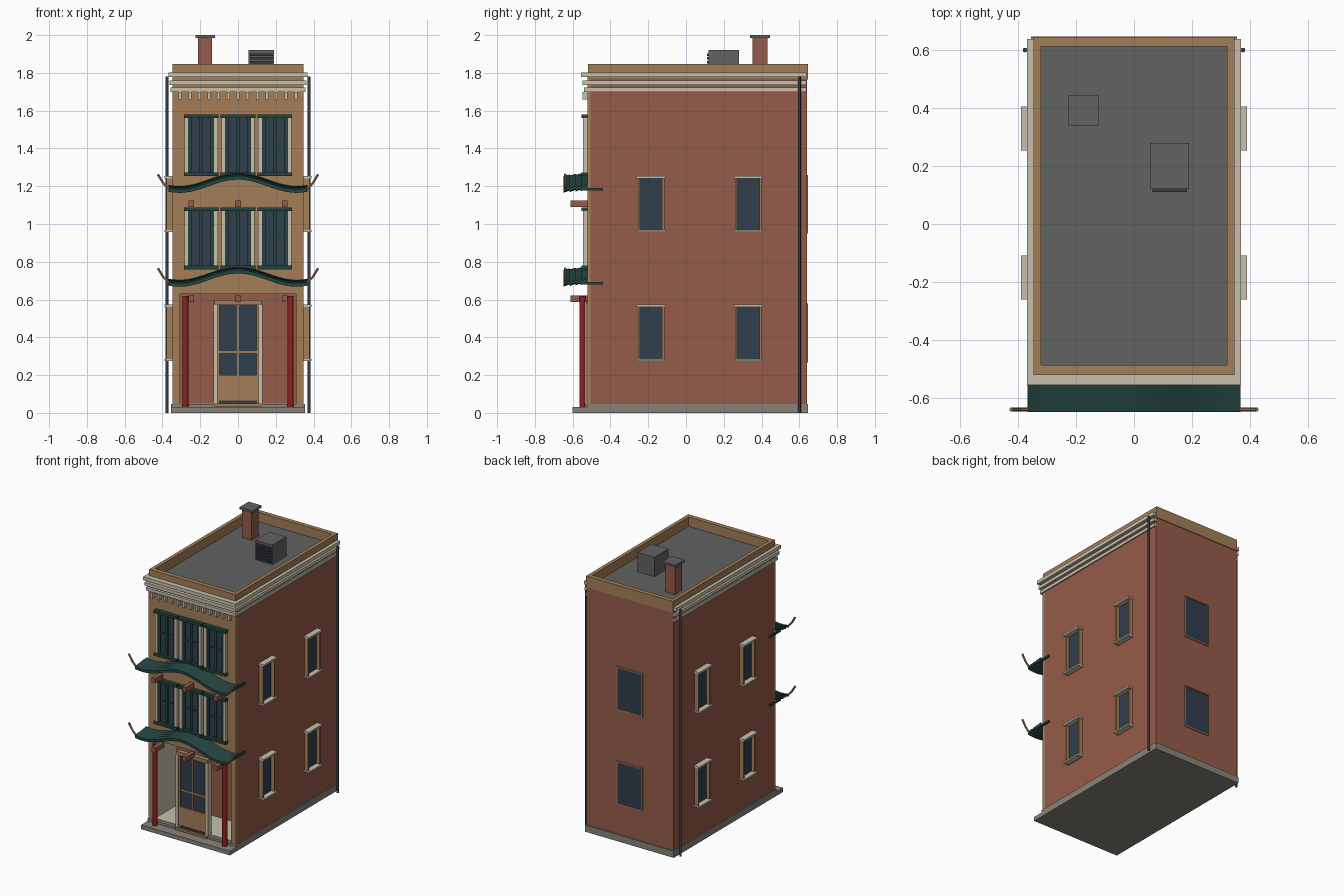
import bpy, bmesh, math
from mathutils import Vector

if "Cube" in bpy.data.objects:
    bpy.data.objects.remove(bpy.data.objects["Cube"])


def material(name, r, g, b):
    m = bpy.data.materials.new(name)
    lin = [((c / 255 + 0.055) / 1.055) ** 2.4 for c in (r, g, b)]
    m.diffuse_color = (*lin, 1)
    m.use_nodes = True
    m.node_tree.nodes["Principled BSDF"].inputs["Base Color"].default_value = m.diffuse_color
    return m


BRICK = material("brick", 150, 91, 74)
TAN = material("tan wood", 164, 127, 88)
PALE = material("pale trim", 200, 192, 172)
GREEN = material("dark green", 34, 68, 64)
GLASS = material("slate glass", 48, 62, 77)
RED = material("red paint", 138, 34, 34)
STONE = material("stone", 136, 132, 122)
ROOF = material("roof grey", 98, 98, 98)
DARK = material("dark metal", 58, 60, 66)


def finish(name, bm, mat):
    bmesh.ops.recalc_face_normals(bm, faces=bm.faces)
    me = bpy.data.meshes.new(name)
    bm.to_mesh(me)
    bm.free()
    me.materials.append(mat)
    ob = bpy.data.objects.new(name, me)
    bpy.context.collection.objects.link(ob)
    return ob


def add_box(bm, x0, x1, y0, y1, z0, z1):
    vs = bmesh.ops.create_cube(bm, size=1)["verts"]
    for v in vs:
        v.co = Vector(((x0 + x1) / 2 + v.co.x * (x1 - x0),
                       (y0 + y1) / 2 + v.co.y * (y1 - y0),
                       (z0 + z1) / 2 + v.co.z * (z1 - z0)))


def boxes(name, mat, *items):
    bm = bmesh.new()
    for it in items:
        add_box(bm, *it)
    return finish(name, bm, mat)


def rod(name, mat, a, b, r, sides=12):
    a, b = Vector(a), Vector(b)
    bm = bmesh.new()
    bmesh.ops.create_cone(bm, cap_ends=True, segments=sides, radius1=r, radius2=r, depth=(b - a).length)
    q = Vector((0, 0, 1)).rotation_difference(b - a)
    for v in bm.verts:
        v.co = q @ v.co + (a + b) / 2
    ob = finish(name, bm, mat)
    for p in ob.data.polygons:
        p.use_smooth = len(p.vertices) == 4
    ob.data.set_sharp_from_angle(angle=math.radians(40))
    return ob


# Base slab, with a lower front step
boxes("base", STONE, (-.355, .355, -.525, .647, 0, .048), (-.355, .355, -.60, -.525, 0, .03))

# Brick shell: upper block, rear ground block, side walls of the porch recess
BACK = -.25
boxes("brick_walls", BRICK,
      (-.348, .348, -.505, .64, .63, 1.77),
      (-.348, .348, BACK, .64, .045, .63),
      (-.348, -.318, -.505, BACK, .045, .63),
      (.318, .348, -.505, BACK, .045, .63))
boxes("porch_lining", PALE, (-.318, -.312, -.50, BACK, .045, .63),
      (.312, .318, -.50, BACK, .045, .63), (-.315, .315, -.50, BACK, .045, .052))

# Tan front facade, with corner posts beside the porch
boxes("facade", TAN, (-.348, .348, -.522, -.505, .63, 1.80),
      (-.348, -.308, -.522, -.50, .045, .63), (.308, .348, -.522, -.50, .045, .63))

# Parapet ring and flat roof
boxes("roof_deck", ROOF, (-.33, .33, -.50, .63, 1.765, 1.78))
boxes("parapet", TAN, (-.346, .346, -.52, -.487, 1.765, 1.848), (-.346, .346, .613, .645, 1.765, 1.848),
      (-.346, -.32, -.487, .613, 1.765, 1.848), (.32, .346, -.487, .613, 1.765, 1.848))

# Stepped cornice with dentils
for i, (z0, z1) in enumerate(((1.70, 1.722), (1.737, 1.76), (1.777, 1.802))):
    w, f = .357 + .006 * i, -.54 - .008 * i
    boxes("cornice_band", PALE, (-w, w, f, -.515, z0, z1),
          (-w, -.343, -.515, .638, z0, z1), (.343, w, -.515, .638, z0, z1))
dentils = bmesh.new()
for i in range(13):
    x = -.306 + .051 * i
    add_box(dentils, x - .008, x + .008, -.548, -.515, 1.66, 1.70)
finish("dentils", dentils, PALE)

# Front windows: glass, green sash bars, pale side trim, green head and sill
for z in (.76, 1.253):
    for x in (-.195, 0, .195):
        boxes("front_glass", GLASS, (x - .066, x + .066, -.528, -.515, z, z + .325))
        boxes("front_sash", GREEN,
              *[(x + d - .008, x + d + .008, -.536, -.52, z, z + .325) for d in (-.058, 0, .058)],
              (x - .066, x + .066, -.533, -.52, z + .165, z + .173),
              (x - .092, x + .092, -.553, -.52, z + .308, z + .328),
              (x - .092, x + .092, -.553, -.52, z, z + .02))
        boxes("front_window_trim", PALE,
              *[(x + s * .077 - .011, x + s * .077 + .011, -.545, -.52, z, z + .325) for s in (-1, 1)])

# Beam ends under the awnings
for z in (.588, 1.09):
    boxes("beam_ends", BRICK, *[(x - .015, x + .015, -.612, -.51, z, z + .034) for x in (-.247, 0, .247)])

# Porch columns
for s in (-1, 1):
    rod("porch_column", RED, (s * .278, -.548, .03), (s * .278, -.548, .62), .017, 16)


# Wavy awnings made of overlapping swept slats with upturned tips
def wave(x):
    return .07 * (.5 + .5 * math.cos(math.pi * x / .31))


def slat(bm, y0, y1, z, half, n=32):
    profile = ((y0, 0), (y1, .013), (y1, .027), (y0, .019))
    rings = []
    for i in range(n + 1):
        x = -half + 2 * half * i / n
        rings.append([bm.verts.new((x, y, z + wave(x) + h)) for y, h in profile])
    for a, b in zip(rings, rings[1:]):
        for k in range(4):
            bm.faces.new((a[k], a[(k + 1) % 4], b[(k + 1) % 4], b[k]))
    bm.faces.new(rings[0])
    bm.faces.new(rings[-1])


for z in (.668, 1.165):
    bm = bmesh.new()
    for r in range(4):
        y = -.648 + r * .031
        slat(bm, y, y + .034, z + .003 * r, .368)
    for s in (-1, 1):
        x = s * .362
        add_box(bm, x - .006, x + .006, -.56, -.44, z + .012, z + .026)
    finish("awning", bm, GREEN)
    for s in (-1, 1):
        rod("awning_tip", TAN, (s * .365, -.64, z + .02), (s * .395, -.64, z + .05), .007, 6)
        rod("awning_tip_end", TAN, (s * .395, -.64, z + .05), (s * .424, -.64, z + .098), .007, 6)

# Entrance door
boxes("door_glass", GLASS, (-.108, .108, -.512, -.50, .06, .585))
boxes("door_frame", TAN, (-.108, .108, -.52, -.495, .065, .20),
      (-.108, -.098, -.522, -.495, .05, .59), (.098, .108, -.522, -.495, .05, .59),
      (-.005, .005, -.518, -.50, .20, .58), (-.1, .1, -.518, -.50, .317, .328),
      (-.125, .125, -.53, -.495, .572, .598), (-.125, .125, -.54, -.495, .035, .05))
boxes("door_kick_plate", DARK, (-.1, .1, -.524, -.50, .05, .066))
boxes("door_jambs", PALE, (-.13, -.108, -.53, -.49, .045, .575), (.108, .13, -.53, -.49, .045, .575))

# Side windows with deep frames and stone heads and sills
for s in (-1, 1):
    for y in (-.185, .33):
        for z in (.275, .957):
            def side(name, mat, *items):
                boxes(name, mat, *[(min(s * .34, s * d), max(s * .34, s * d), *r) for d, *r in items])
            side("side_glass", GLASS, (.353, y - .065, y + .065, z, z + .295))
            side("side_frame", TAN, (.378, y - .07, y - .059, z, z + .295), (.378, y + .059, y + .07, z, z + .295))
            side("side_head_and_sill", PALE, (.39, y - .076, y + .076, z, z + .011),
                 (.39, y - .076, y + .076, z + .285, z + .298))

# Rear windows
for z in (.275, .957):
    boxes("rear_glass", GLASS, (-.095, .095, .63, .643, z, z + .295))
    boxes("rear_frame", TAN, (-.103, -.095, .63, .647, z - .008, z + .303), (.095, .103, .63, .647, z - .008, z + .303),
          (-.095, .095, .63, .647, z - .008, z), (-.095, .095, .63, .647, z + .295, z + .303))

# Drain pipes
for s in (-1, 1):
    rod("drain_pipe", DARK, (s * .376, .60, 0), (s * .376, .60, 1.78), .008, 10)

# Chimney and roof vent unit
boxes("chimney", BRICK, (-.213, -.137, .352, .432, 1.77, 1.987))
boxes("chimney_cap", ROOF, (-.226, -.122, .34, .444, 1.985, 2.0))
boxes("vent_unit", ROOF, (.056, .19, .12, .28, 1.775, 1.92))
boxes("vent_louvers", DARK, *[(.064, .182, .111, .122, 1.79 + .02 * i, 1.803 + .02 * i) for i in range(6)])
